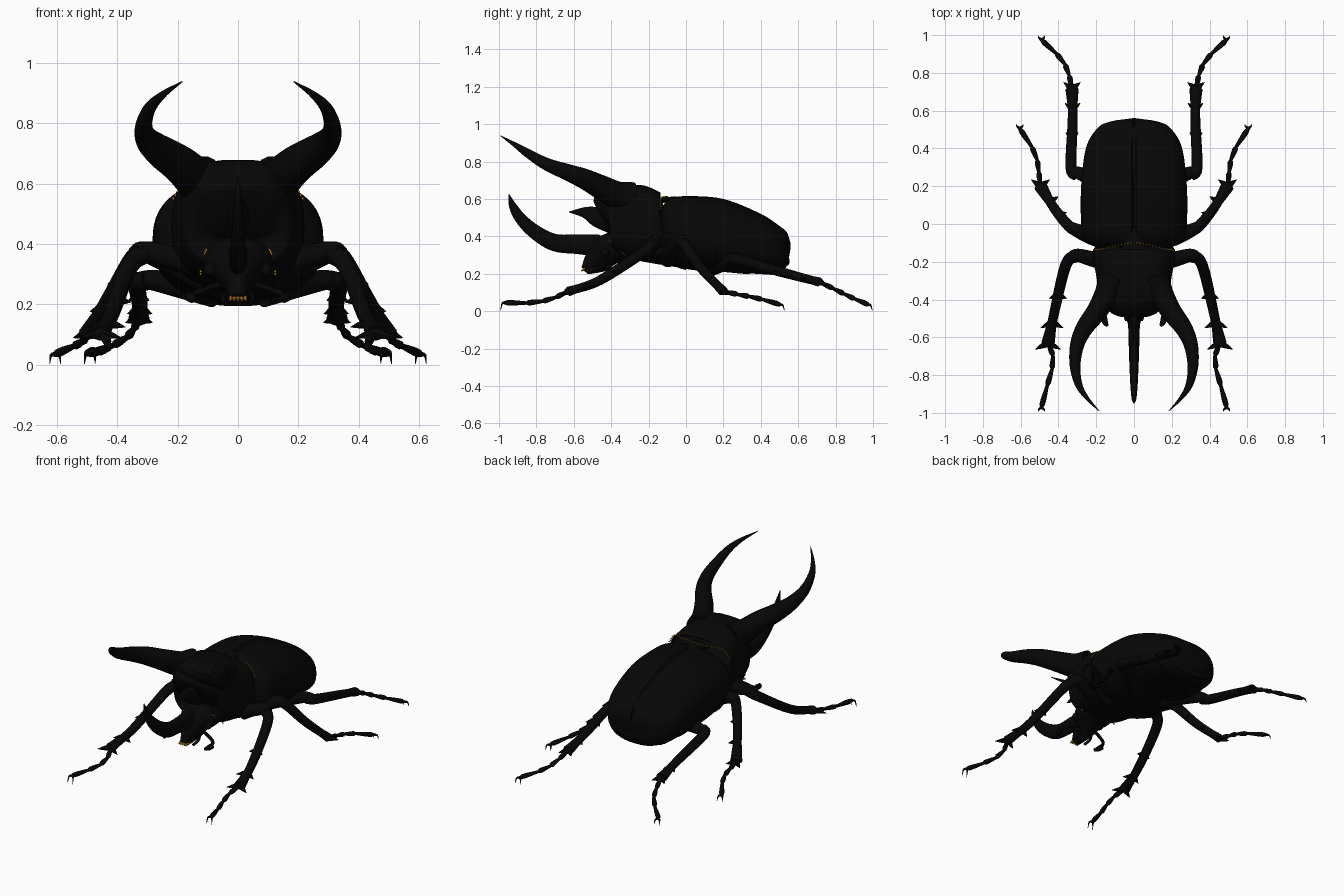
import bpy, bmesh, math
from mathutils import Vector

cube = bpy.data.objects.get("Cube")
if cube:
    bpy.data.objects.remove(cube, do_unlink=True)


def material(name, rgb):
    mat = bpy.data.materials.new(name)
    mat.use_nodes = True
    mat.diffuse_color = (*rgb, 1)
    bsdf = mat.node_tree.nodes["Principled BSDF"]
    bsdf.inputs["Base Color"].default_value = (*rgb, 1)
    bsdf.inputs["Roughness"].default_value = .5
    return mat


black = material("shell black", (.002, .002, .002))
orange = material("amber hair", (.6, .26, .015))
SIDES = {"left": 1, "right": -1}


def smooth_path(points, steps):
    """Catmull-Rom sampling of tuples of any length."""
    pts = [Vector(p) for p in points]
    pts = [pts[0] * 2 - pts[1]] + pts + [pts[-1] * 2 - pts[-2]]
    out = []
    for before, start, end, after in zip(pts, pts[1:], pts[2:], pts[3:]):
        tangent_in, tangent_out = (end - before) / 2, (after - start) / 2
        for i in range(steps):
            t = i / steps
            ease = t * t * (3 - t * 2)
            out.append(start.lerp(end, ease) + tangent_in * (t * (1 - t) ** 2)
                       - tangent_out * (t * t * (1 - t)))
    return out + [pts[-2]]


def taper(points, start, end, ratio=1, bend=1):
    """Add a changing half width and half height to each point."""
    last = len(points) - 1
    out = []
    for i, p in enumerate(points):
        radius = end + (start - end) * (1 - i / last) ** bend
        out.append((*p, radius * ratio, radius))
    return out


def middle(points):
    """Put (y, z) points on the centre line."""
    return [(0, y, z) for y, z in points]


def power(value, exponent):
    return math.copysign(abs(value) ** exponent, value)


def skin(bm, rings, closed):
    """Bridge rows of points; closed rows also get end caps."""
    rows = [[bm.verts.new(p) for p in ring] for ring in rings]
    n = len(rows[0])
    for a, b in zip(rows, rows[1:]):
        for i in range(n if closed else n - 1):
            j = (i + 1) % n
            bm.faces.new((a[i], a[j], b[j], b[i]))
    if closed:
        bm.faces.new(rows[0])
        bm.faces.new(rows[-1])


def finish(name, bm, mat=black):
    bmesh.ops.recalc_face_normals(bm, faces=bm.faces)
    mesh = bpy.data.meshes.new(name)
    bm.to_mesh(mesh)
    bm.free()
    mesh.materials.append(mat)
    obj = bpy.data.objects.new(name, mesh)
    bpy.context.collection.objects.link(obj)
    bpy.ops.object.select_all(action="DESELECT")
    obj.select_set(True)
    bpy.context.view_layer.objects.active = obj
    bpy.ops.object.shade_smooth_by_angle(angle=math.radians(45))


def add_tube(bm, points, sides, side, square):
    """Tube through (x, y, z, half width, half height) points."""
    pts = smooth_path(points, 5)
    rings = []
    for i, p in enumerate(pts):
        way = Vector((pts[min(i + 1, len(pts) - 1)] - pts[max(i - 1, 0)])[:3])
        across = way.cross(Vector((0, 0, 1))).normalized()
        up = across.cross(way).normalized()
        ring = []
        for k in range(sides):
            angle = math.tau * k / sides
            v = (Vector(p[:3]) + across * max(p[3], .001) * power(math.cos(angle), square)
                 + up * max(p[4], .001) * power(math.sin(angle), square))
            ring.append((v.x * side, v.y, v.z))
        rings.append(ring)
    skin(bm, rings, True)


def tubes(name, paths, mat=black, sides=14, side=1, square=1):
    bm = bmesh.new()
    for path in paths:
        add_tube(bm, path, sides, side, square)
    finish(name, bm, mat)


def tube_pair(name, paths, **options):
    for label, side in SIDES.items():
        tubes(label + "_" + name, paths, side=side, **options)


def body_path(sections, shrink=0):
    """(y, half width, top, bottom) sections to tube points."""
    return [(0, y, (top + bottom) / 2, width - shrink, (top - bottom) / 2 - shrink)
            for y, width, top, bottom in sections]


def arc_row(section, start, end, scale=1, side=1, count=20):
    """Part of the outline of one body section, between two angles."""
    y, width, top, bottom = section
    row = []
    for k in range(count + 1):
        angle = math.radians(start + (end - start) * k / count)
        row.append((side * width * scale * power(math.cos(angle), .83), y,
                    (top + bottom) / 2 + (top - bottom) / 2 * scale * power(math.sin(angle), .83)))
    return row


# Abdomen
abdomen = [(-.13, .19, .56, .31), (-.08, .265, .6, .25), (0, .28, .615, .22), (.2, .28, .6, .205),
           (.4, .255, .52, .195), (.5, .2, .455, .2), (.54, .135, .42, .245), (.56, .01, .36, .34)]
dense = smooth_path(abdomen, 6)
tubes("abdomen", [body_path(abdomen[:-1], .022)], sides=40, square=.83)

# Overlapping belly plates
bm = bmesh.new()
for i in range(2, len(dense) - 5, 5):
    skin(bm, [arc_row(s, 180, 360, .97 + k * .006) for k, s in enumerate(dense[i:i + 6])], False)
finish("belly_plates", bm)

# Wing cases, with a groove where they meet
for label, side in SIDES.items():
    bm = bmesh.new()
    rows = []
    for section in dense:
        row = arc_row(section, -14, 88.5, side=side)
        x, y, z = row[-1]
        row.append((side * .002, y - .012, z - .015))
        rows.append(row)
    skin(bm, rows, False)
    finish(label + "_wing_case", bm)

# Thorax, chest and the small plate between the wing cases
thorax = [(-.09, .14, .58, .36), (-.125, .2, .608, .31), (-.16, .22, .635, .28), (-.27, .2, .677, .28),
          (-.37, .185, .682, .33), (-.42, .16, .655, .36), (-.445, .09, .57, .42)]
tubes("thorax", [body_path(thorax)], sides=40, square=.66)
tubes("chest", [body_path([(-.36, .08, .38, .29), (-.2, .18, .4, .26), (.05, .2, .4, .22)])], sides=24)
tubes("shield_plate", [taper(middle([(-.14, .59), (-.07, .602), (-.02, .607)]), .018, .003, ratio=4)])

# Thorax horns
horn = [(.115, -.29, .605), (.145, -.37, .62), (.195, -.46, .665), (.262, -.55, .71), (.301, -.64, .745),
        (.312, -.75, .788), (.293, -.85, .847), (.25, -.92, .893), (.185, -.99, .937)]
tube_pair("thorax_horn", [taper(horn, .086, .002, ratio=.85)], sides=18)
tubes("thorax_middle_horn", [taper(middle([(-.4, .5), (-.47, .505), (-.54, .527), (-.625, .53)]),
                                   .09, .002, ratio=.5)])

# Head with its curved horn and jaw
tubes("head", [[(0, -.32, .345, .12, .08), (0, -.4, .335, .112, .085), (0, -.45, .3, .075, .08),
                (0, -.5, .26, .042, .055), (0, -.545, .22, .026, .02)]], sides=20)
head_horn = [(-.46, .35), (-.58, .358), (-.7, .366), (-.8, .418), (-.88, .49), (-.925, .56), (-.947, .625)]
tubes("head_horn", [taper(middle(head_horn), .06, .002, ratio=.55, bend=.6)])
tubes("jaw", [taper(middle([(-.4, .25), (-.47, .225), (-.53, .21)]), .028, .012, ratio=1.6)])

# Mouth hairs
tubes("mouth_hair", [taper([(i * .009, -.51, .222), (i * .011, -.54, .224), (i * .013, -.56, .215)],
                           .012, .004) for i in range(-2, 3)], orange, sides=6)

# Feelers with a clubbed end, and mouth feelers
feeler = [(.05, -.43, .27), (.11, -.445, .25), (.145, -.46, .235), (.16, -.495, .225)]
club = [(.16, -.49, .225), (.153, -.52, .22), (.14, -.54, .218)]
tube_pair("feeler", [taper(feeler, .01, .01), taper(club, .017, .008, bend=.3)], sides=8)
tube_pair("mouth_feeler", [taper([(.03, -.43, .24), (.05, -.47, .225), (.04, -.51, .205)], .009, .008)], sides=8)

# Eyes
for label, side in SIDES.items():
    bm = bmesh.new()
    bmesh.ops.create_uvsphere(bm, u_segments=16, v_segments=10, radius=.024)
    bmesh.ops.translate(bm, verts=bm.verts, vec=(side * .09, -.43, .315))
    finish(label + "_eye", bm)

# Rows of hair along the joints
neck = [(.015, -.1, .612), (.1, -.115, .61), (.175, -.134, .602), (.214, -.137, .55)]
cheek = [(.105, -.412, .38), (.12, -.37, .345), (.124, -.33, .3)]
for part, path in (("neck_hair", neck), ("cheek_hair", cheek)):
    for label, side in SIDES.items():
        bm = bmesh.new()
        for x, y, z in smooth_path(path, 5):
            bead = bmesh.ops.create_icosphere(bm, subdivisions=1, radius=.005)
            bmesh.ops.translate(bm, verts=bead["verts"], vec=(side * x, y, z))
        finish(label + "_" + part, bm, orange)


def leg(name, ahead, spread, thigh, shin, foot):
    """One pair of legs; ahead is the y direction the feet point."""
    dots = smooth_path(shin, 6)
    tube_pair(name + "_thigh", [taper(thigh, .05, .027)])
    tube_pair(name + "_shin", [taper(shin, .034, .022), taper(dots[-6:], .016, .026, ratio=1.35)])

    # Spines, longest at the end of the shin
    spines = []
    for back, size in ((-1, 1), (-5, .8), (-9, .5)):
        for out in (-1, 1):
            base = dots[back]
            reach = Vector((out * (.025 + spread * size), ahead * .035 * size, -.016 * size))
            spines.append(taper([base, base + reach * .55, base + reach], .022, .001))
    tube_pair(name + "_spines", spines, sides=6)

    # Foot of flared joints, ending in two claws
    dots = smooth_path([shin[-1], *foot], 4)[::3]
    dots[-1] = Vector(foot[-1])
    parts = []
    for a, b in zip(dots, dots[1:]):
        parts.append([(*a, .009, .009), (*a.lerp(b, .75), .015, .015), (*b, .009, .009)])
    x, y, z = foot[-1]
    for out in (-1, 1):
        parts.append(taper([(x, y, z), (x + out * .014, y + ahead * .012, z - .004),
                            (x + out * .018, y + ahead * .022, .003)], .009, .001))
    tube_pair(name + "_foot", parts, sides=8)


# Legs
leg("front", -1, .045,
    [(.1, -.2, .33), (.2, -.19, .35), (.3, -.165, .375), (.335, -.18, .37)],
    [(.3, -.165, .375), (.36, -.215, .325), (.42, -.46, .165), (.455, -.63, .105)],
    [(.425, -.72, .065), (.45, -.82, .045), (.49, -.97, .045)])
leg("middle", 1, .025,
    [(.1, -.1, .28), (.22, -.07, .34), (.31, -.03, .375), (.345, -.01, .365)],
    [(.3, -.035, .375), (.345, -.01, .355), (.42, .08, .23), (.495, .2, .105)],
    [(.508, .3, .085), (.525, .38, .07), (.605, .505, .035)])
leg("hind", 1, .02,
    [(.08, .14, .24), (.18, .21, .26), (.28, .265, .28), (.335, .28, .28)],
    [(.3, .26, .28), (.333, .3, .268), (.325, .55, .198), (.328, .715, .155)],
    [(.35, .81, .11), (.39, .88, .075), (.49, .975, .035)])
